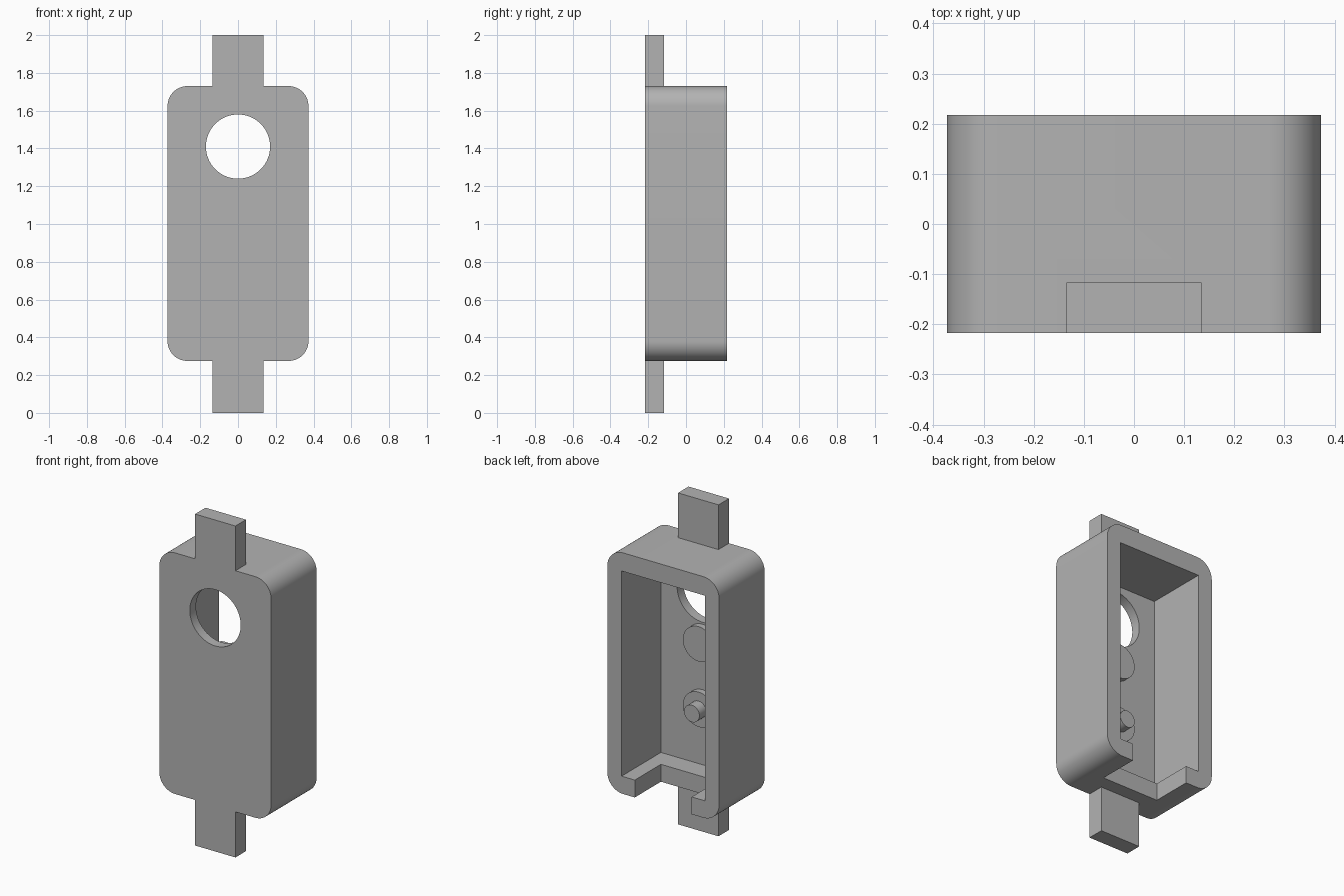
import bpy
import bmesh
from mathutils import Matrix, Vector

if "Cube" in bpy.data.objects:
    bpy.data.objects.remove(bpy.data.objects["Cube"], do_unlink=True)

# One plain grey for everything
grey = bpy.data.materials.new("plain grey")
grey.use_nodes = True
colour = (0.45, 0.45, 0.45, 1)
grey.diffuse_color = colour
grey.node_tree.nodes["Principled BSDF"].inputs["Base Color"].default_value = colour


def add_object(name, bm):
    mesh = bpy.data.meshes.new(name)
    bm.to_mesh(mesh)
    bm.free()
    mesh.materials.append(grey)
    obj = bpy.data.objects.new(name, mesh)
    bpy.context.collection.objects.link(obj)
    return obj


def box(name, x, y, z, radius=0):
    """Box from (min, max) ranges; radius rounds the edges along y."""
    bm = bmesh.new()
    bmesh.ops.create_cube(bm, size=1)
    for v in bm.verts:
        v.co = Vector([r[0] if c < 0 else r[1] for c, r in zip(v.co, (x, y, z))])
    if radius:
        edges = [e for e in bm.edges
                 if abs(e.verts[0].co.y - e.verts[1].co.y) > 0.01]
        bmesh.ops.bevel(bm, geom=edges, offset=radius, segments=16,
                        profile=0.5, affect='EDGES')
    return add_object(name, bm)


def cylinder(name, z, radius, y):
    """Cylinder along y, centred on x = 0."""
    bm = bmesh.new()
    bmesh.ops.create_cone(bm, cap_ends=True, segments=64, radius1=radius,
                          radius2=radius, depth=y[1] - y[0],
                          matrix=Matrix.Translation((0, sum(y) / 2, z))
                          @ Matrix.Rotation(1.5707963, 4, 'X'))
    return add_object(name, bm)


def combine(target, other, operation):
    mod = target.modifiers.new(other.name, 'BOOLEAN')
    mod.operation = operation
    mod.solver = 'EXACT'
    mod.object = other
    bpy.context.view_layer.objects.active = target
    bpy.ops.object.modifier_apply(modifier=mod.name)
    bpy.data.objects.remove(other, do_unlink=True)


FRONT, BACK, INNER = -0.217, 0.217, -0.158   # INNER: inside of front wall
BOTTOM, TOP = 0.275, 1.73
HALF = 0.373

# Rounded housing with a strap tab running out at top and bottom
housing = box("housing", (-HALF, HALF), (FRONT, BACK), (BOTTOM, TOP), 0.105)
combine(housing, box("tabs", (-0.135, 0.135), (FRONT, -0.117), (0, 2)), 'UNION')

# Hollow open at the back, notch in the floor, round window in the front
combine(housing, box("hollow", (-0.278, 0.278), (INNER, 0.4), (0.38, 1.618)),
        'DIFFERENCE')
combine(housing, box("notch", (-0.19, 0.19), (-0.032, 0.4), (0.1, 0.5)),
        'DIFFERENCE')
combine(housing, cylinder("window", 1.41, 0.17, (-0.4, -0.1)), 'DIFFERENCE')

# Round bosses and the pin on the inside of the front wall
parts = [housing,
         cylinder("upper_boss", 1.123, 0.105, (INNER - 0.01, -0.12)),
         cylinder("lower_boss", 0.728, 0.105, (INNER - 0.01, -0.12)),
         cylinder("pin", 0.728, 0.051, (INNER - 0.01, -0.055))]

# Smooth the curved sides, keep the corners crisp
bpy.ops.object.select_all(action='DESELECT')
for part in parts:
    part.select_set(True)
bpy.context.view_layer.objects.active = housing
bpy.ops.object.shade_smooth_by_angle(angle=0.5)
